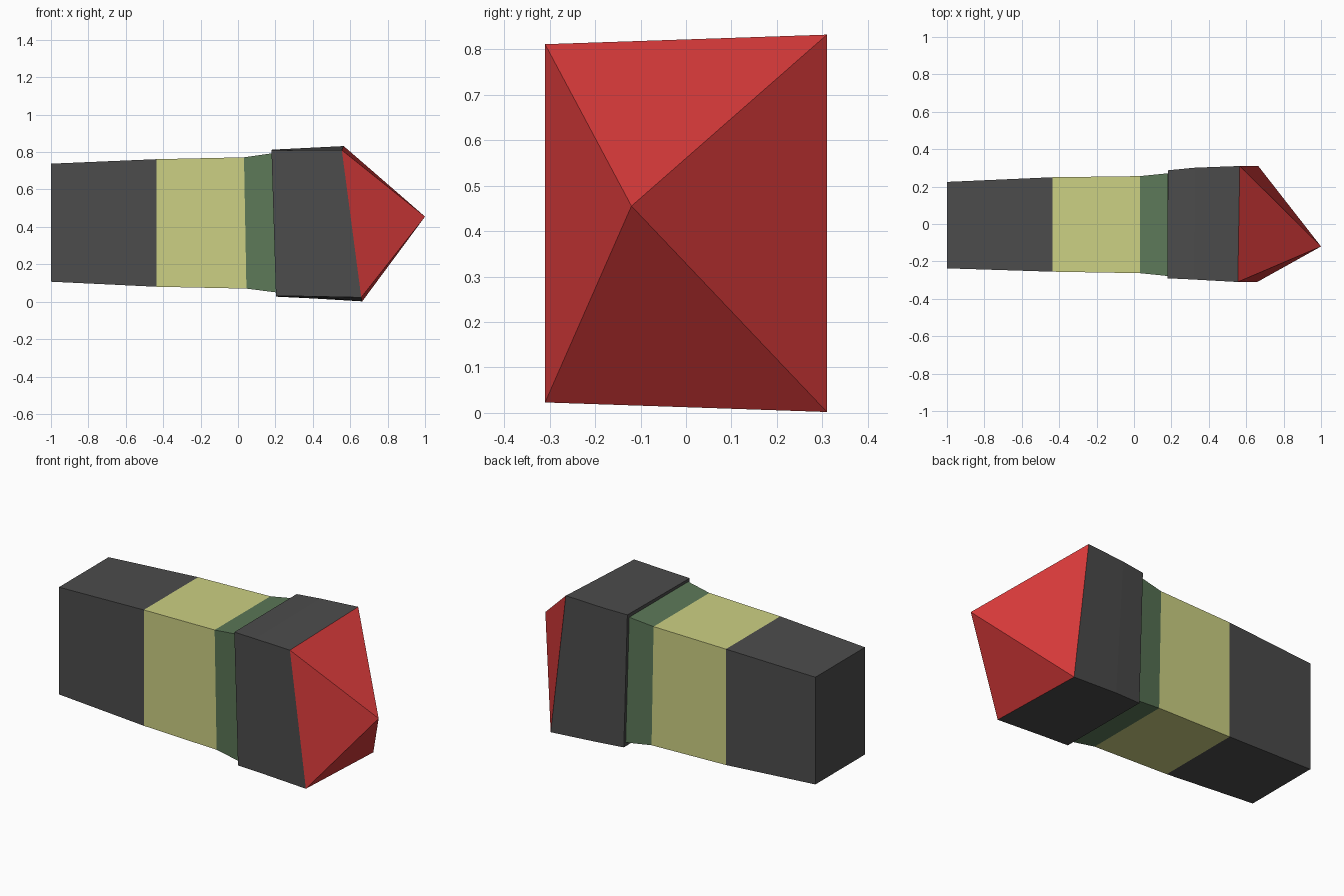
import bpy, bmesh

if "Cube" in bpy.data.objects:
    bpy.data.objects.remove(bpy.data.objects["Cube"])


def material(name, rgb):
    lin = [((c / 255 + 0.055) / 1.055) ** 2.4 for c in rgb]
    m = bpy.data.materials.new(name)
    m.diffuse_color = (*lin, 1)
    m.use_nodes = True
    m.node_tree.nodes["Principled BSDF"].inputs["Base Color"].default_value = m.diffuse_color
    return m


GREY = material("dark grey", (76, 76, 76))
YELLOW = material("pale yellow", (204, 208, 131))
GREEN = material("muted green", (92, 120, 88))
RED = material("red", (212, 57, 57))


def ring(x_bottom, x_top, y_front, y_back, z_bottom, z_top, flare=0.0):
    """Four-sided section; flare makes the back edge taller than the front."""
    return [(x_bottom, y_front, z_bottom + flare),
            (x_bottom + flare / 4, y_back, z_bottom),
            (x_top + flare / 2, y_back, z_top),
            (x_top, y_front, z_top - flare)]


def loft(name, rings, mats, cap_start=False, tip=None):
    """Skin four-sided rings along x, one material per section."""
    bm = bmesh.new()
    loops = [[bm.verts.new(p) for p in r] for r in rings]
    for s, (a, b) in enumerate(zip(loops, loops[1:])):
        for i in range(4):
            j = (i + 1) % 4
            bm.faces.new((a[i], a[j], b[j], b[i])).material_index = s
    if cap_start:
        bm.faces.new(loops[0])
    if tip:
        apex = bm.verts.new(tip)
        for i in range(4):
            bm.faces.new((loops[-1][i], loops[-1][(i + 1) % 4], apex))
    # Rings run front, back, top: seen from +x they turn anticlockwise
    for f in bm.faces:
        f.normal_update()
    if cap_start:
        bmesh.ops.recalc_face_normals(bm, faces=bm.faces)
        cap = min(bm.faces, key=lambda f: f.calc_center_median().x)
        if cap.normal.x > 0:
            bmesh.ops.reverse_faces(bm, faces=bm.faces)
    me = bpy.data.meshes.new(name)
    bm.to_mesh(me)
    bm.free()
    for m in mats:
        me.materials.append(m)
    ob = bpy.data.objects.new(name, me)
    bpy.context.collection.objects.link(ob)
    return ob


# Tapered shaft: grey end, yellow band, flared green neck
loft("shaft", [ring(-1.0, -1.0, -0.237, 0.225, 0.107, 0.738),
               ring(-0.435, -0.435, -0.255, 0.250, 0.080, 0.762),
               ring(0.045, 0.032, -0.263, 0.256, 0.070, 0.772),
               ring(0.203, 0.180, -0.278, 0.271, 0.050, 0.793)],
     [GREY, YELLOW, GREEN], cap_start=True)

# Larger slanted collar with a small step from the neck
collar_end = ring(0.659, 0.555, -0.31, 0.31, 0.002, 0.832, 0.021)
loft("collar", [ring(0.203, 0.179, -0.290, 0.287, 0.027, 0.813, 0.004),
                ring(0.370, 0.320, -0.297, 0.301, 0.019, 0.820, 0.010),
                collar_end],
     [GREY], cap_start=True)

# Off-centre pointed tip
loft("pointed_tip", [collar_end], [RED], tip=(1.0, -0.12, 0.455))
